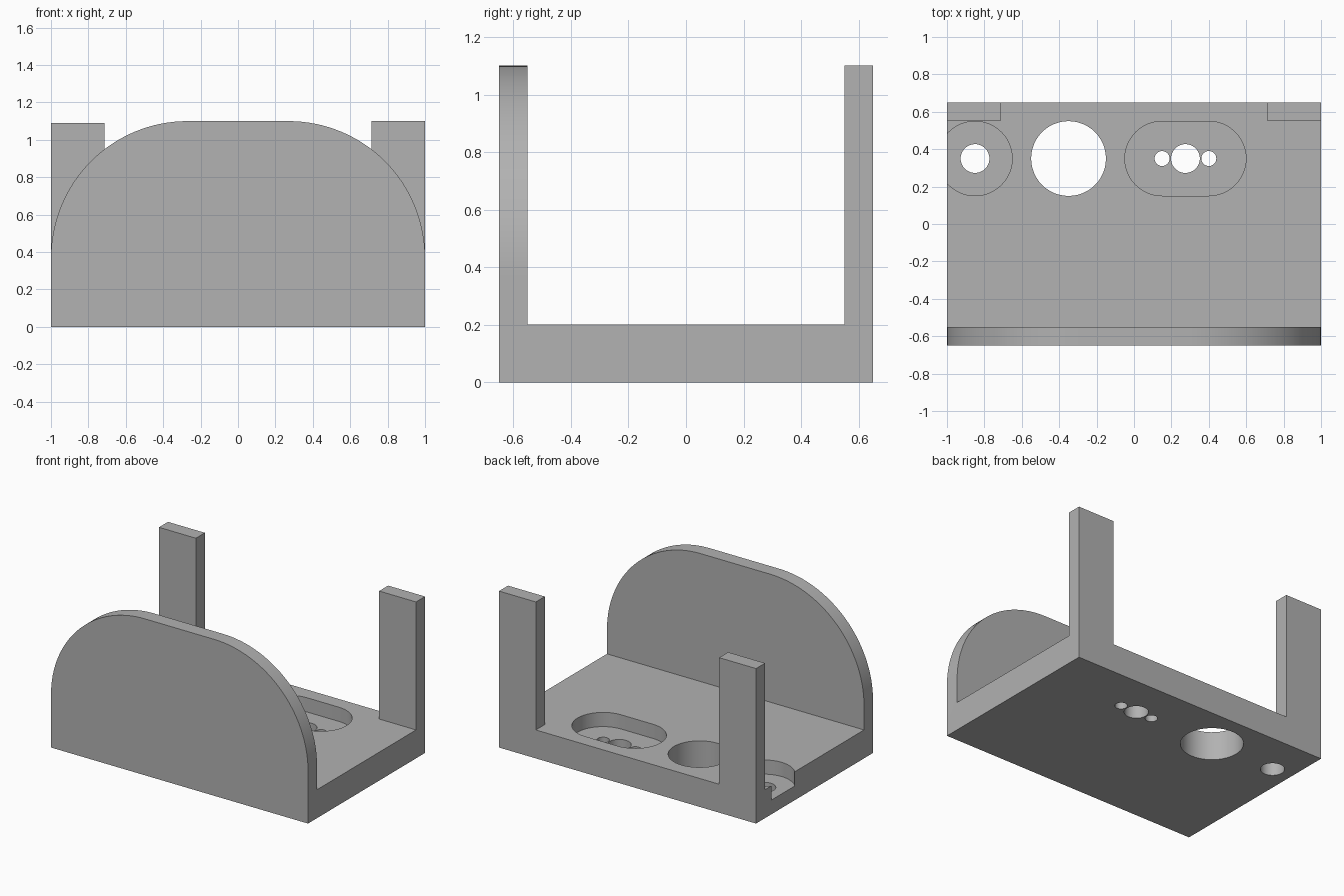
import bpy
import bmesh
from math import cos, sin, pi, radians
from mathutils import Matrix

if "Cube" in bpy.data.objects:
    bpy.data.objects.remove(bpy.data.objects["Cube"], do_unlink=True)

grey = bpy.data.materials.new("plain grey")
grey.use_nodes = True
grey.diffuse_color = (0.445, 0.445, 0.445, 1)
grey.node_tree.nodes["Principled BSDF"].inputs["Base Color"].default_value = grey.diffuse_color


def prism(name, outline, low, high, upright=False):
    """Extrude a closed outline along z, or along y when upright."""
    bm = bmesh.new()
    face = bm.faces.new([bm.verts.new((a, b, low)) for a, b in outline])
    extruded = bmesh.ops.extrude_face_region(bm, geom=[face])["geom"]
    bmesh.ops.translate(bm, vec=(0, 0, high - low),
                        verts=[v for v in extruded if isinstance(v, bmesh.types.BMVert)])
    if upright:
        # outline (x, z) with depth along y
        bm.transform(Matrix(((1, 0, 0, 0), (0, 0, 1, 0), (0, 1, 0, 0), (0, 0, 0, 1))))
    bmesh.ops.recalc_face_normals(bm, faces=bm.faces)
    mesh = bpy.data.meshes.new(name)
    bm.to_mesh(mesh)
    bm.free()
    mesh.materials.append(grey)
    obj = bpy.data.objects.new(name, mesh)
    bpy.context.collection.objects.link(obj)
    return obj


def rect(x0, x1, y0, y1):
    return [(x0, y0), (x1, y0), (x1, y1), (x0, y1)]


def arc(cx, cy, r, start, end, steps):
    angles = [radians(start + (end - start) * i / steps) for i in range(steps + 1)]
    return [(cx + r * cos(a), cy + r * sin(a)) for a in angles]


def circle(cx, cy, r):
    return arc(cx, cy, r, 0, 360, 48)[:-1]


def slot(x0, x1, cy, r):
    return arc(x1, cy, r, -90, 90, 24) + arc(x0, cy, r, 90, 270, 24)


def combine(target, tool, operation):
    mod = target.modifiers.new(operation.lower(), "BOOLEAN")
    mod.operation, mod.solver, mod.object = operation, "EXACT", tool
    bpy.context.view_layer.update()
    result = bpy.data.meshes.new_from_object(
        target.evaluated_get(bpy.context.evaluated_depsgraph_get()))
    target.modifiers.clear()
    target.data = result
    bpy.data.objects.remove(tool, do_unlink=True)


HALF_Y, WALL, FLOOR, TOP = 0.65, 0.1, 0.2, 1.1
ROW = 0.35      # y of the row of openings in the base
EYE = 0.63      # height of the holes in the uprights

# Base slab
bracket = prism("bracket", rect(-1, 1, -HALF_Y, HALF_Y), 0, FLOOR)

# Rounded front plate
R = 0.73
arch = ([(-1, 0), (1, 0)] + arc(1 - R, TOP - R, R, 0, 90, 32)
        + arc(R - 1, TOP - R, R, 90, 180, 32))
combine(bracket, prism("front_plate", arch, -HALF_Y, WALL - HALF_Y, True), "UNION")

# Rear posts
for x0, x1, top in ((-1, -0.713, TOP - 0.01), (0.713, 1, TOP)):
    combine(bracket, prism("rear_post", rect(x0, x1, 0, top), HALF_Y - WALL, HALF_Y, True), "UNION")

# Holes through the uprights
for x, r, y0, y1 in ((-0.35, 0.12, -0.8, -0.5), (-0.855, 0.077, 0.5, 0.8), (0.855, 0.077, 0.5, 0.8)):
    combine(bracket, prism("upright_hole", circle(x, EYE, r), y0, y1, True), "DIFFERENCE")

# Recessed pockets in the base, one open to the side
for outline in (slot(0.15, 0.4, ROW, 0.199), circle(-0.85, ROW, 0.199)):
    combine(bracket, prism("pocket", outline, FLOOR / 2, FLOOR + 0.1), "DIFFERENCE")

# Holes through the base
for x, r in ((-0.85, 0.077), (-0.35, 0.2), (0.15, 0.04), (0.275, 0.077), (0.4, 0.04)):
    combine(bracket, prism("base_hole", circle(x, ROW, r), -0.1, FLOOR + 0.1), "DIFFERENCE")

# Merge flush faces and smooth the curved walls
bm = bmesh.new()
bm.from_mesh(bracket.data)
bmesh.ops.remove_doubles(bm, verts=bm.verts, dist=0.0001)
bmesh.ops.dissolve_limit(bm, angle_limit=radians(0.5), verts=bm.verts, edges=bm.edges)
bm.to_mesh(bracket.data)
bm.free()
bpy.context.view_layer.objects.active = bracket
bracket.select_set(True)
bpy.ops.object.shade_smooth_by_angle(angle=radians(30))
